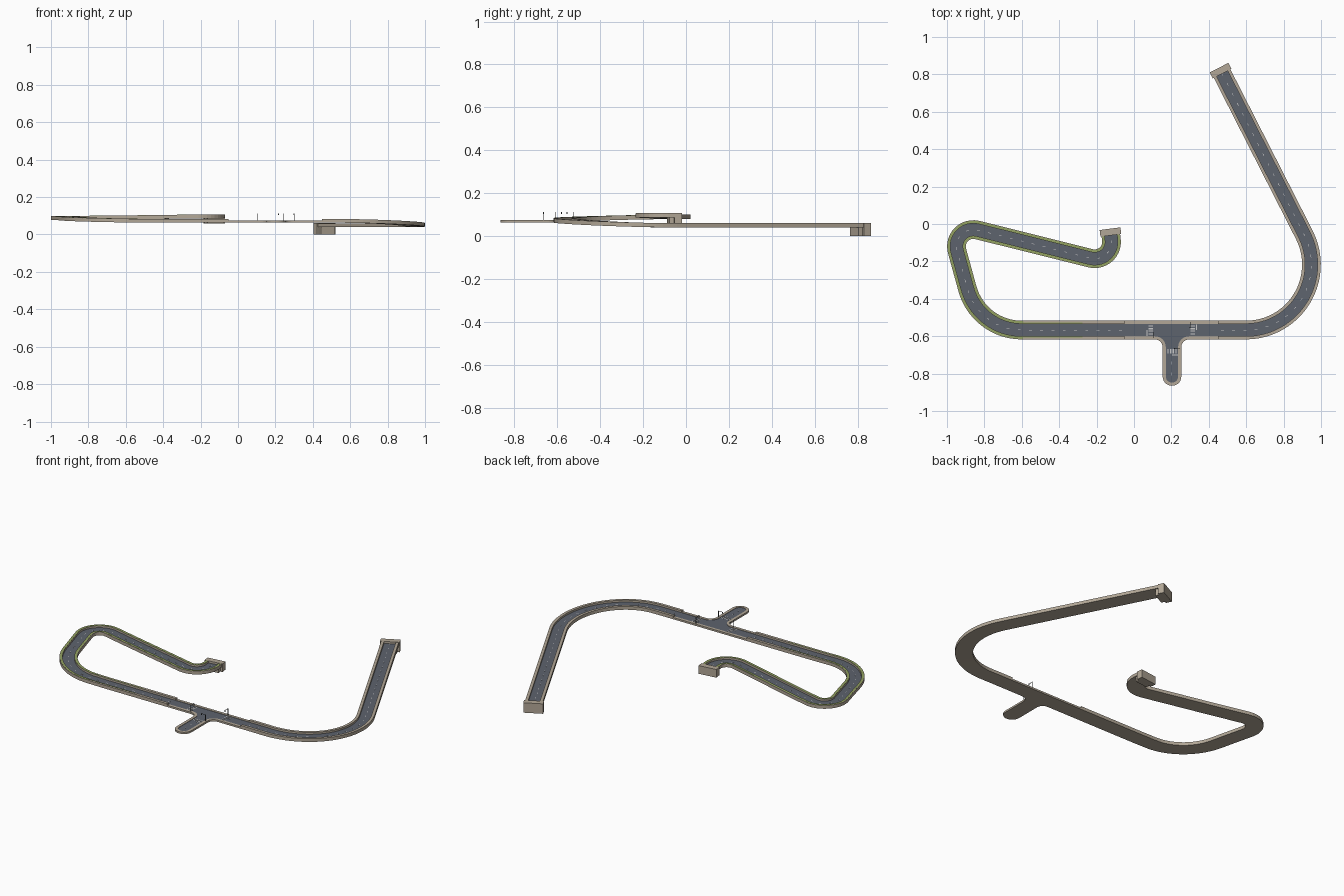
import bpy, bmesh, math
from mathutils import Vector, Matrix

if "Cube" in bpy.data.objects:
    bpy.data.objects.remove(bpy.data.objects["Cube"])


def material(name, rgb):
    m = bpy.data.materials.new(name)
    m.diffuse_color = (*rgb, 1)
    m.use_nodes = True
    m.node_tree.nodes["Principled BSDF"].inputs["Base Color"].default_value = m.diffuse_color
    return m


STONE = material("stone", (0.45, 0.39, 0.31))
ASPHALT = material("asphalt", (0.11, 0.125, 0.155))
GRASS = material("grass", (0.29, 0.36, 0.12))
PAINT = material("paint", (0.75, 0.75, 0.73))
STEEL = material("steel", (0.08, 0.09, 0.09))


def finish(bm, name, mat):
    bmesh.ops.recalc_face_normals(bm, faces=bm.faces)
    me = bpy.data.meshes.new(name)
    bm.to_mesh(me)
    bm.free()
    me.materials.append(mat)
    ob = bpy.data.objects.new(name, me)
    bpy.context.collection.objects.link(ob)
    return ob


def fillet(pts):
    """Polyline of (x, y, corner radius) -> rounded list of points."""
    out = [Vector(pts[0][:2])]
    for a, b, c in zip(pts, pts[1:], pts[2:]):
        p, r = Vector(b[:2]), b[2]
        u, v = (Vector(a[:2]) - p).normalized(), (Vector(c[:2]) - p).normalized()
        half = u.angle(v) / 2
        start = p + u * r / math.tan(half)
        centre = p + (u + v).normalized() * r / math.sin(half)
        turn = math.pi - 2 * half
        if u.x * v.y - u.y * v.x > 0:
            turn = -turn
        n = max(3, int(abs(turn) / math.radians(5)))
        out += [centre + Matrix.Rotation(turn * i / n, 2) @ (start - centre) for i in range(n + 1)]
    return out + [Vector(pts[-1][:2])]


def resample(pts, step):
    total = sum((b - a).length for a, b in zip(pts, pts[1:]))
    n = round(total / step)
    out, i, done = [], 0, 0.0
    for k in range(n + 1):
        s = total * k / n
        while i < len(pts) - 2 and done + (pts[i + 1] - pts[i]).length < s:
            done += (pts[i + 1] - pts[i]).length
            i += 1
        d = pts[i + 1] - pts[i]
        out.append(pts[i] + d * ((s - done) / max(d.length, 1e-9)))
    return out


def lift(pts, keys):
    """Give each point a height from (distance, z) keys, eased between them."""
    out, s = [], 0.0
    for k, p in enumerate(pts):
        if k:
            s += (p - pts[k - 1]).length
        z = keys[-1][1]
        for (s0, z0), (s1, z1) in zip(keys, keys[1:]):
            if s0 <= s <= s1:
                t = (s - s0) / (s1 - s0)
                z = z0 + (z1 - z0) * t * t * (3 - 2 * t)
                break
        out.append(Vector((p.x, p.y, z)))
    return out


def side(path, i):
    d = path[min(i + 1, len(path) - 1)] - path[max(i - 1, 0)]
    return Vector((-d.y, d.x, 0)).normalized()


def sweep(name, path, profile, mat):
    bm = bmesh.new()
    rings = [[bm.verts.new(p + side(path, i) * o + Vector((0, 0, h))) for o, h in profile]
             for i, p in enumerate(path)]
    n = len(profile)
    for a, b in zip(rings, rings[1:]):
        for j in range(n):
            bm.faces.new((a[j], a[(j + 1) % n], b[(j + 1) % n], b[j]))
    bm.faces.new(rings[0])
    bm.faces.new(rings[-1])
    return finish(bm, name, mat)


def rect(o0, o1, h0, h1):
    return [(o0, h0), (o1, h0), (o1, h1), (o0, h1)]


def box(name, centre, size, mat, angle=0.0):
    bm = bmesh.new()
    m = Matrix.Translation(centre) @ Matrix.Rotation(angle, 4, 'Z') @ Matrix.Diagonal((*size, 1))
    bmesh.ops.create_cube(bm, size=1, matrix=m)
    return finish(bm, name, mat)


W, K, T, D = 0.05, 0.033, 0.02, 0.008   # half width, road half width, kerb top, deck top
TROUGH = [(-W, 0), (W, 0), (W, T), (K, T), (K, D), (-K, D), (-K, T), (-W, T)]


def dashes(name, path):
    for i in range(1, len(path) - 2, 4):
        sweep(name, path[i:i + 2], rect(-0.0013, 0.0013, D, D + 0.001), PAINT)


def road(name, path):
    sweep(name + "_deck", path, TROUGH, STONE)
    sweep(name + "_surface", path, rect(-K, K, D - 0.002, D + 0.0005), ASPHALT)
    dashes(name + "_dash", path)


YB, JZ, SX = -0.567, 0.063, 0.203

# Right-hand road: long straight, wide bend, meets the junction
east = lift(resample(fillet([(0.463, 0.82, 0), (1.17, YB, 0.35), (0.45, YB, 0)]), 0.015),
            [(0, 0.04), (1.0, 0.04), (1.78, JZ), (9, JZ)])
road("east_road", east)

# Left-hand road: bends round and climbs to the inner end, grassy verges
west = lift(resample(fillet([(-0.05, YB, 0), (-0.83, YB, 0.3), (-0.987, 0.005, 0.09),
                             (-0.104, -0.215, 0.09), (-0.126, -0.043, 0)]), 0.015),
            [(0, JZ), (0.4, JZ), (1.25, 0.079), (2.2, 0.087), (9, 0.087)])
road("west_road", west)
for s in (-1, 1):
    sweep("verge_taper", west[15:37], rect(s * 0.034, s * 0.041, T - 0.002, T + 0.0006), GRASS)
    sweep("verge", west[36:], rect(s * 0.034, s * 0.047, T - 0.002, T + 0.0006), GRASS)

# T junction: kerb path round the stub, deck filled from its outline
q = 0.0415
kerb = lift(resample(fillet([(-0.05, YB - q, 0), (SX - q, YB - q, 0.05), (SX - q, -0.8565, 0.041),
                             (SX + q, -0.8565, 0.041), (SX + q, YB - q, 0.05),
                             (0.45, YB - q, 0)]), 0.01), [(0, JZ), (9, JZ)])


def slab(name, grow, far, z0, z1, mat):
    bm = bmesh.new()
    pts = [p - side(kerb, i) * grow for i, p in enumerate(kerb)]
    pts += [Vector((0.45, YB + far, 0)), Vector((-0.05, YB + far, 0))]
    f = bm.faces.new([bm.verts.new((p.x, p.y, z0)) for p in pts])
    ext = bmesh.ops.extrude_face_region(bm, geom=[f])
    bmesh.ops.translate(bm, vec=(0, 0, z1 - z0),
                        verts=[v for v in ext["geom"] if isinstance(v, bmesh.types.BMVert)])
    bmesh.ops.triangulate(bm, faces=[g for g in bm.faces if len(g.verts) > 4])
    finish(bm, name, mat)


slab("junction_deck", 0.0085, W, JZ, JZ + D - 0.001, STONE)
slab("junction_surface", -0.0085, K, JZ + D - 0.002, JZ + D + 0.0005, ASPHALT)
sweep("junction_kerb", kerb, rect(-0.0085, 0.0085, 0.001, 0.011), STONE)
box("junction_far_kerb", (0.2, YB + q, JZ + 0.006), (0.5, 0.017, 0.01), STONE)
stub = [Vector((SX, -0.72 - 0.015 * i, JZ)) for i in range(9)]
dashes("stub_dash", stub)

# Crossings and signal gantries on the three arms
for cx, cy, ang in ((0.09, YB, math.pi), (0.315, YB, 0), (SX, -0.68, -math.pi / 2)):
    m = Matrix.Translation((cx, cy, JZ + D)) @ Matrix.Rotation(ang, 4, 'Z')
    for k in range(-3, 4):
        box("crossing_stripe", m @ Vector((0, k * 0.0085, 0.0008)), (0.024, 0.004, 0.001), PAINT, ang)
    box("stop_line", m @ Vector((0.02, 0.016, 0.0008)), (0.005, 0.03, 0.001), PAINT, ang)
    gx = -0.015
    box("signal_post", m @ Vector((gx, 0.042, 0.021)), (0.003, 0.003, 0.042), STEEL, ang)
    box("signal_arm", m @ Vector((gx, 0.028, 0.041)), (0.002, 0.03, 0.002), STEEL, ang)
    box("signal_head", m @ Vector((gx, 0.013, 0.037)), (0.004, 0.004, 0.010), STEEL, ang)

# End abutments with a parapet and a footing under the deck
for label, path, i, base in (("east", east, 0, 0.0), ("west", west, len(west) - 1, 0.058)):
    p, n = path[i], side(path, i)
    ang = math.atan2(n.y, n.x)
    inward = (path[1] - p if i == 0 else path[-2] - p).normalized()
    top = p.z + T + 0.001
    box(label + "_parapet", (p.x, p.y, (base + top) / 2), (0.112, 0.036, top - base), STONE, ang)
    foot = p + inward * 0.025
    box(label + "_footing", (foot.x, foot.y, (base + p.z) / 2), (0.085, 0.03, p.z - base), STONE, ang)
